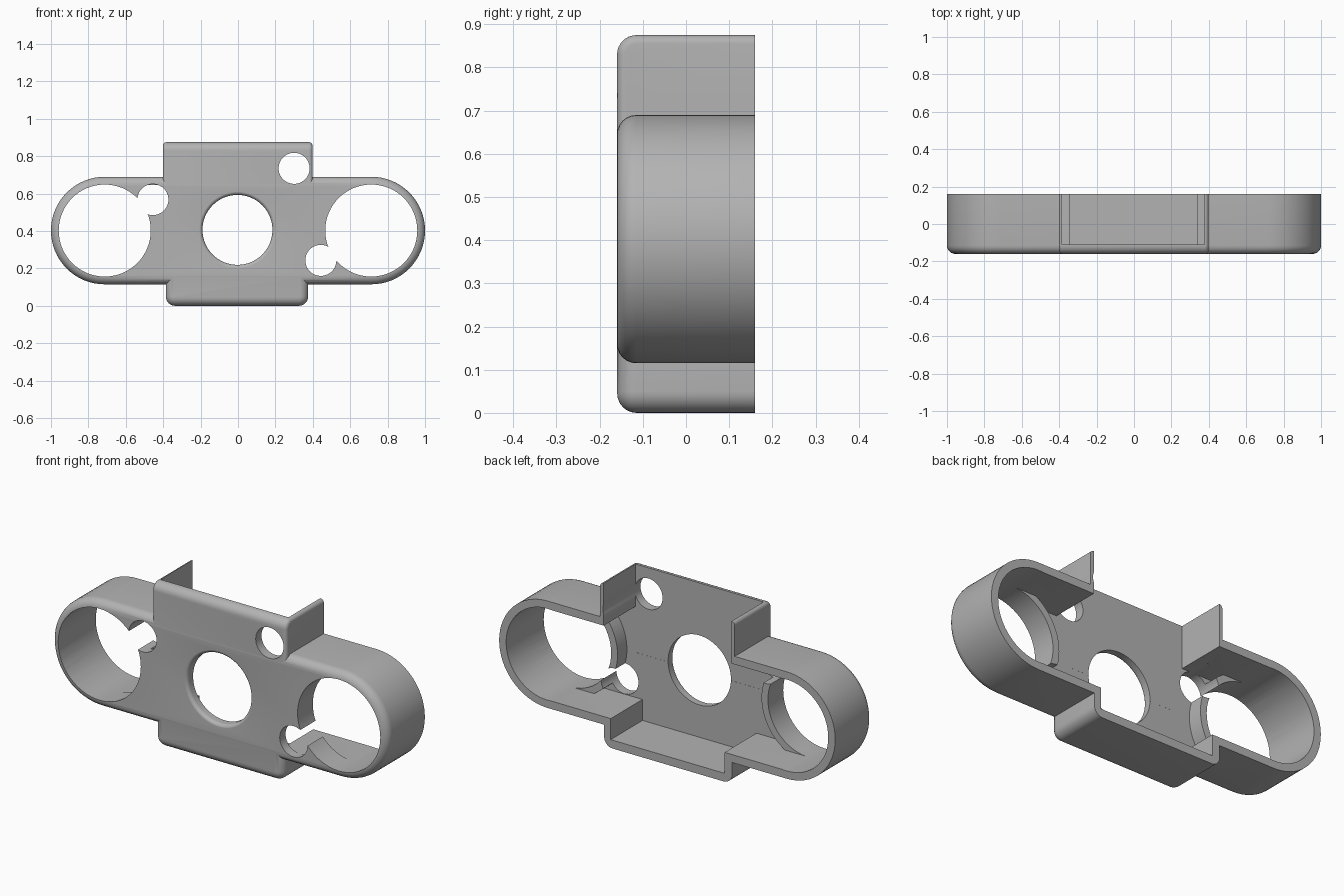
import bpy, bmesh
from math import sin, cos, pi
from mathutils import Vector

if "Cube" in bpy.data.objects:
    bpy.data.objects.remove(bpy.data.objects["Cube"])

FRONT, BACK, PLATE_BACK = -0.16, 0.16, -0.11
MID_Z = 0.4025
POD_X = 0.7125

grey = bpy.data.materials.new("plain grey")
grey.use_nodes = True
grey.diffuse_color = (0.45, 0.45, 0.45, 1)
grey.node_tree.nodes["Principled BSDF"].inputs["Base Color"].default_value = grey.diffuse_color


def rounded_rect(a0, a1, b0, b1, radii=(0, 0, 0, 0), steps=8):
    """Outline with a radius per corner, anticlockwise from the low-low corner."""
    corners = [(a0, b0, 1, 1), (a1, b0, -1, 1), (a1, b1, -1, -1), (a0, b1, 1, -1)]
    pts = []
    for i, ((a, b, sa, sb), r) in enumerate(zip(corners, radii)):
        if r == 0:
            pts.append((a, b))
            continue
        for k in range(steps + 1):
            t = pi + (i + k / steps) * pi / 2
            pts.append((a + sa * r + r * cos(t), b + sb * r + r * sin(t)))
    return pts


def circle(x, z, r, n=64):
    return [(x + r * cos(2 * pi * k / n), z + r * sin(2 * pi * k / n)) for k in range(n)]


def loft(name, loops, fillet=0.0, caps=()):
    """Closed solid through matching loops; optionally round cap edges off the back.
    Each cap is an (axis index, coordinate) pair."""
    bm = bmesh.new()
    rings = [[bm.verts.new(p) for p in loop] for loop in loops]
    for a, b in zip(rings, rings[1:]):
        for k in range(len(a)):
            bm.faces.new((a[k - 1], a[k], b[k], b[k - 1]))
    bm.faces.new(rings[0])
    bm.faces.new(rings[-1])
    bmesh.ops.remove_doubles(bm, verts=bm.verts, dist=1e-5)
    bmesh.ops.recalc_face_normals(bm, faces=bm.faces)
    if fillet:
        edges = [e for e in bm.edges
                 if any(all(abs(v.co[i] - t) < 1e-5 for v in e.verts) for i, t in caps)
                 and not all(v.co.y > BACK for v in e.verts)]
        bmesh.ops.bevel(bm, geom=edges, offset=fillet, segments=6, profile=0.5,
                        affect="EDGES", clamp_overlap=False)
        bmesh.ops.recalc_face_normals(bm, faces=bm.faces)
    mesh = bpy.data.meshes.new(name)
    bm.to_mesh(mesh)
    bm.free()
    mesh.materials.append(grey)
    obj = bpy.data.objects.new(name, mesh)
    bpy.context.collection.objects.link(obj)
    return obj


def prism(name, outline, lo, hi, fillet=0.0):
    """Outline in x and z, extruded from front to back."""
    return loft(name, [[Vector((x, y, z)) for x, z in outline] for y in (lo, hi)],
                fillet, [(1, lo)])


def combine(target, tool, operation):
    mod = target.modifiers.new("join", "BOOLEAN")
    mod.operation, mod.solver, mod.object = operation, "MANIFOLD", tool
    bpy.context.view_layer.objects.active = target
    bpy.ops.object.modifier_apply(modifier=mod.name)
    bpy.data.objects.remove(tool)


# Outer body: long rounded pod, lower block, upper block, all cut flush at the back
body = prism("housing", rounded_rect(-1, 1, 0.115, 0.69, [0.2875] * 4, 16),
             FRONT, 0.20, fillet=0.045)
lower = prism("lower_block", rounded_rect(-0.386, 0.375, 0, 0.5, (0.05, 0.05, 0, 0)),
              FRONT + 0.0006, 0.21, fillet=0.045)
side_profile = rounded_rect(FRONT + 0.0003, 0.22, 0.3, 0.875, (0, 0, 0, 0.045))
upper = loft("upper_block", [[Vector((x, y, z)) for y, z in side_profile] for x in (-0.402, 0.399)],
             fillet=0.02, caps=[(0, -0.402), (0, 0.399)])
combine(body, lower, "UNION")
combine(body, upper, "UNION")
combine(body, prism("back_trim", rounded_rect(-2, 2, -1, 2), BACK, 0.5), "DIFFERENCE")

# Hollow from the back, with the upper block left open on top
cavities = [
    (rounded_rect(-0.957, 0.957, 0.158, 0.647, [0.2445] * 4, 16), 0),
    (rounded_rect(-0.342, 0.336, 0.045, 0.4), 0.0003),
    (rounded_rect(-0.384, 0.378, 0.4005, 1), 0.0006),
]
for outline, shift in cavities:
    combine(body, prism("cavity", outline, PLATE_BACK - shift, 0.3 + shift), "DIFFERENCE")

# Collars standing behind the plate around the two large openings
for side in (-1, 1):
    combine(body, prism("collar", circle(side * POD_X, MID_Z, 0.284), -0.13, -0.03), "UNION")
for side in (-1, 1):
    combine(body, prism("large_opening", circle(side * POD_X, MID_Z, 0.246), -0.4, 0.4), "DIFFERENCE")

# Small round holes: two break into the large openings, one sits in the corner
for x, z, depth in ((-0.455, 0.568, 0), (0.443, 0.243, 0), (0.30, 0.735, 0.4)):
    combine(body, prism("small_hole", circle(x, z, 0.083, 40), -0.4, depth), "DIFFERENCE")

# Central hole with a softly rounded front lip
hole, lip = 0.187, 0.02
steps = [k * pi / 12 for k in range(7)]
rings = [(hole, 0)]
rings += [(hole + lip * (1 - cos(t)), FRONT - 0.0005 + lip * (1 - sin(t))) for t in steps]
rings += [(hole + lip, FRONT - 0.1)]
combine(body, loft("central_hole", [[Vector((x, y, z)) for x, z in circle(-0.003, 0.406, r)]
                                    for r, y in rings]), "DIFFERENCE")

# Smooth shading with crisp edges
bpy.ops.object.select_all(action="DESELECT")
body.select_set(True)
bpy.context.view_layer.objects.active = body
bpy.ops.object.shade_smooth_by_angle(angle=pi / 6)
